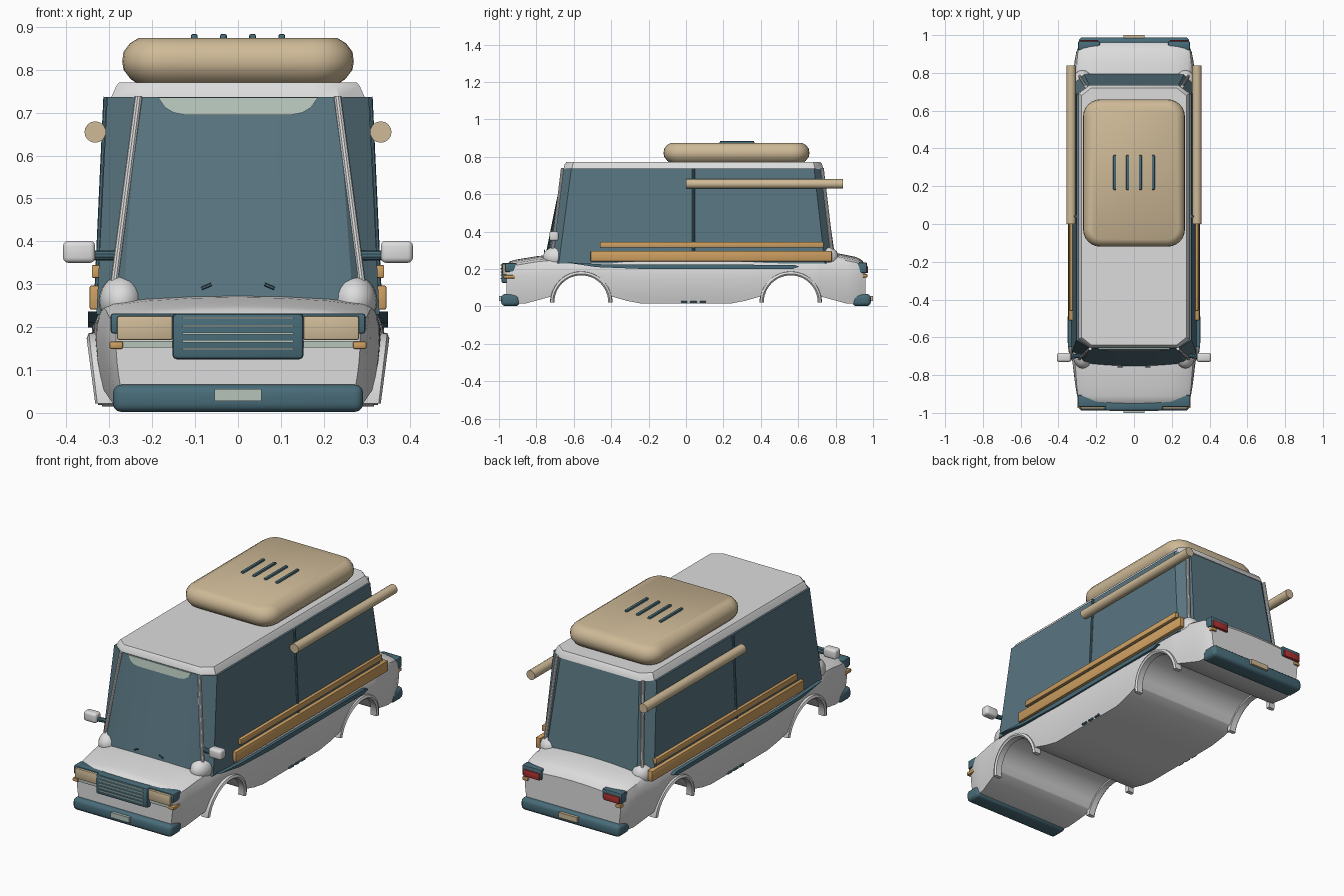
import bpy, bmesh, math
from mathutils import Matrix, Vector

if "Cube" in bpy.data.objects:
    bpy.data.objects.remove(bpy.data.objects["Cube"])


def material(name, r, g, b):
    m = bpy.data.materials.new(name)
    m.use_nodes = True
    m.diffuse_color = (r, g, b, 1)
    m.node_tree.nodes["Principled BSDF"].inputs["Base Color"].default_value = (r, g, b, 1)
    return m


WHITE = material("body white", .72, .72, .72)
GLASS = material("teal glass", .10, .18, .22)
TRIM = material("dark teal trim", .065, .15, .19)
TAN = material("tan", .62, .49, .31)
WOOD = material("wood orange", .62, .35, .12)
PALE = material("pale green", .46, .55, .49)
RED = material("tail red", .42, .03, .03)
made = []


def finish(name, bm, mat):
    bmesh.ops.recalc_face_normals(bm, faces=bm.faces)
    mesh = bpy.data.meshes.new(name)
    bm.to_mesh(mesh)
    bm.free()
    mesh.materials.append(mat)
    ob = bpy.data.objects.new(name, mesh)
    bpy.context.collection.objects.link(ob)
    made.append(ob)
    return ob


def box(name, x, y, z, mat, bevel=0.0, seg=2):
    """Box from (low, high) ranges, with rounded edges."""
    bm = bmesh.new()
    bmesh.ops.create_cube(bm, size=1)
    for v in bm.verts:
        v.co = [(a + b) / 2 + c * (b - a) for (a, b), c in zip((x, y, z), v.co)]
    if bevel:
        bmesh.ops.bevel(bm, geom=bm.edges[:], offset=bevel, segments=seg,
                        profile=.5, affect='EDGES', clamp_overlap=True)
    return finish(name, bm, mat)


def rod(name, a, b, r, mat, seg=10):
    a, b = Vector(a), Vector(b)
    d = b - a
    bm = bmesh.new()
    place = Matrix.Translation((a + b) / 2) @ d.to_track_quat('Z', 'Y').to_matrix().to_4x4()
    bmesh.ops.create_cone(bm, cap_ends=True, segments=seg, radius1=r, radius2=r,
                          depth=d.length, matrix=place)
    return finish(name, bm, mat)


def loft(name, rings, mat):
    """Skin a list of equal closed rings and cap both ends."""
    bm = bmesh.new()
    rows = [[bm.verts.new(p) for p in ring] for ring in rings]
    n = len(rows[0])
    for a, b in zip(rows, rows[1:]):
        for i in range(n):
            j = (i + 1) % n
            bm.faces.new((a[i], a[j], b[j], b[i]))
    bm.faces.new(rows[0])
    bm.faces.new(rows[-1])
    return finish(name, bm, mat)


def plan(z, hx, y0, y1, cx, cy, seg=1, bow=0.0):
    """Rounded or chamfered rectangle at height z, its front edge bowed forward."""
    pts = []
    corners = [(hx - cx, y0 + cy, -90), (hx - cx, y1 - cy, 0),
               (cx - hx, y1 - cy, 90), (cx - hx, y0 + cy, 180)]
    for x, y, start in corners:
        for k in range(seg + 1):
            t = math.radians(start + 90 * k / seg)
            pts.append((x + cx * math.cos(t), y + cy * math.sin(t), z))
    w = hx - cx
    for k in range(1, 8):
        u = k / 4 - 1
        pts.append((u * w, y0 - bow * (1 - u * u), z))
    return pts


def prism(name, pts, place, mat):
    """Extrude a 2D outline; place(u, v, side) gives its 3D position."""
    return loft(name, [[place(u, v, s) for u, v in pts] for s in (0, 1)], mat)


def lerp(table, y):
    if y <= table[0][0]:
        return table[0][1]
    for (a, p), (b, q) in zip(table, table[1:]):
        if y <= b:
            return p + (q - p) * (y - a) / (b - a)
    return table[-1][1]


# Lower body: sections along the length, with arched wheel openings
WHEEL, ARCH = .56, .155
half = [(-.96, .285), (-.9, .305), (-.7, .33), (-.3, .342),
        (.3, .342), (.7, .335), (.9, .31), (.96, .285)]
top = [(-.96, .205), (-.935, .228), (-.75, .258), (-.5, .255),
       (.5, .255), (.78, .272), (.93, .242), (.96, .205)]


def floor(y):
    d = abs(abs(y) - WHEEL)
    if d < ARCH:
        return max(.055, .02 + math.sqrt(ARCH ** 2 - d * d))
    return max(.015, .055 - .04 * (d - ARCH) / .14)


def section(y):
    w, t, b = lerp(half, y), lerp(top, y), floor(y)
    side = [(0, b), (w * .6, b)]
    for k in range(8):
        z = b + (t - .012 - b) * k / 7
        drop = ((z - .18) / .16) ** 2 if z < .18 else ((z - .18) / .07) ** 2 * .7
        side.append((w * (1 - .07 * drop), z))
    side += [(w * .9, t), (w * .65, t + .01), (w * .33, t + .016), (0, t + .018)]
    return [(x, y, z) for x, z in side] + [(-x, y, z) for x, z in side[-2:0:-1]]


steps = [.24, .32] + [WHEEL + ARCH * math.sin(math.radians(a)) for a in range(-90, 91, 15)]
steps += [.79, .86, .91, .94, .96]
steps = [-s for s in reversed(steps)] + [-.1, .1] + steps
loft("lower_body", [section(y) for y in steps], WHITE)

# Cabin glass and roof
loft("cabin_glass", [plan(.23, .33, -.74, .802, .06, .06, 1, .02),
                     plan(.737, .305, -.658, .73, .072, .045)], GLASS)
loft("roof", [plan(.735, .296, -.655, .735, .06, .045),
              plan(.762, .284, -.648, .727, .055, .043),
              plan(.771, .277, -.64, .72, .05, .04)], WHITE)


# Sun strip across the top of the windshield
def on_windshield(x, z, s):
    return (x, -.656 - (.737 - z) * .2 - .007 * s, z)


prism("sun_strip", [(-.187, .736), (-.17, .712), (-.15, .7), (-.125, .695),
                    (.125, .695), (.15, .7), (.17, .712), (.187, .736)],
      on_windshield, PALE)

# Roof case with ribs
loft("roof_case", [plan(z, .27 - i, -.12 + i, .66 - i, c, c, 6) for z, i, c in
                   [(.768, .035, .06), (.778, .02, .075), (.8, .003, .09), (.82, 0, .092),
                    (.842, .003, .09), (.862, .018, .075), (.874, .038, .055)]], TAN)
for i in range(4):
    x = (i - 1.5) * .068
    box("case_rib_%d" % (i + 1), (x - .008, x + .008), (.18, .365), (.865, .884), TRIM, .005)

# Front: grille, plate and bumper
box("light_strip", (-.28, .28), (-.968, -.93), (.152, .168), PALE)
box("grille", (-.153, .153), (-.987, -.93), (.125, .232), TRIM, .01)
for i in range(5):
    z = .149 + i * .018
    box("grille_bar_%d" % (i + 1), (-.13, .13), (-.991, -.98), (z - .0025, z + .0025), PALE)
for name, s in (("front", -1), ("rear", 1)):
    y = sorted((s * .89, s * .988))
    box(name + "_bumper", (-.292, .292), y, (.002, .066), TRIM, .02, 3)
    box(name + "_plate", (-.055, .055), sorted((s * .98, s * 1.0)), (.028, .056),
        PALE if s < 0 else TAN)

# Parts repeated on both sides
for side, s in (("left", 1), ("right", -1)):
    def span(a, b):
        return sorted((s * a, s * b))

    # Lamps
    box(side + "_headlight_housing", span(.14, .297), (-.968, -.905), (.185, .232), TRIM, .006)
    box(side + "_headlight", span(.152, .282), (-.98, -.93), (.17, .226), TAN, .005)
    box(side + "_turn_signal", span(.268, .3), (-.975, -.91), (.149, .167), WOOD, .005)
    box(side + "_tail_housing", span(.18, .297), (.92, .968), (.178, .235), TRIM, .008)
    box(side + "_tail_light", span(.19, .285), (.94, .974), (.178, .215), RED, .004)
    box(side + "_rear_signal", span(.26, .292), (.92, .97), (.155, .173), WOOD, .004)

    # Pillars and the rounded shoulders at their feet
    rod(side + "_front_pillar", (s * .232, -.66, .738), (s * .292, -.715, .28), .009, WHITE)
    rod(side + "_rear_pillar", (s * .255, .728, .738), (s * .29, .785, .26), .009, WHITE)
    for end, y, r in (("front", -.69, .075), ("rear", .755, .06)):
        bm = bmesh.new()
        bmesh.ops.create_uvsphere(bm, u_segments=20, v_segments=12, radius=1)
        for v in bm.verts:
            v.co = (s * .272 + v.co.x * .052, y + v.co.y * r, .262 + v.co.z * .058)
        finish(side + "_" + end + "_shoulder", bm, WHITE)

    # Door seam and wiper
    rod(side + "_door_seam", (s * .329, .04, .26), (s * .307, .04, .737), .007, TRIM, 8)
    rod(side + "_wiper", (s * .062, -.757, .3), (s * .085, -.757, .29), .004, TRIM, 6)

    # Mirror
    rod(side + "_mirror_arm", (s * .28, -.695, .367), (s * .345, -.705, .367), .012, TRIM)
    box(side + "_mirror", span(.333, .408), (-.73, -.682), (.35, .401), WHITE, .012, 3)

    # Planks, side trim and long tube
    box(side + "_lower_plank", span(.318, .346), (-.51, .78), (.241, .297), WOOD, .004)
    box(side + "_upper_plank", span(.318, .341), (-.46, .735), (.315, .345), WOOD, .003)
    prism(side + "_side_trim",
          [(-.65, .236), (-.45, .225), (.58, .222), (.605, .212), (.57, .2), (-.2, .199), (-.48, .21)],
          lambda u, v, d: (s * (.31 + .04 * d), u, v), TRIM)
    rod(side + "_tube", (s * .333, 0, .655), (s * .333, .84, .655), .025, TAN, 16)

    # Sill vents
    for i in range(3):
        y = -.01 + i * .05
        box(side + "_sill_vent_%d" % (i + 1), span(.31, .327), (y - .018, y + .018),
            (.018, .028), TRIM, .003)

    # Wheel arch lips
    for end, yc in (("front", -WHEEL), ("rear", WHEEL)):
        rings = []
        for k in range(25):
            a = math.pi * k / 24
            z = .025 + ARCH * math.sin(a)
            x = .322 + .02 * math.sin(a)
            ring = []
            for out, rad in ((-.03, -.011), (.004, -.011), (.011, -.003), (.006, .009), (-.03, .012)):
                r = ARCH + rad
                ring.append((s * (x + out), yc + r * math.cos(a), .022 + r * math.sin(a)))
            rings.append(ring)
        loft(side + "_" + end + "_arch_lip", rings, WHITE)

# Smooth shading with sharp edges kept
bpy.ops.object.select_all(action='DESELECT')
for ob in made:
    ob.select_set(True)
bpy.context.view_layer.objects.active = made[0]
bpy.ops.object.shade_smooth_by_angle(angle=math.radians(32))
